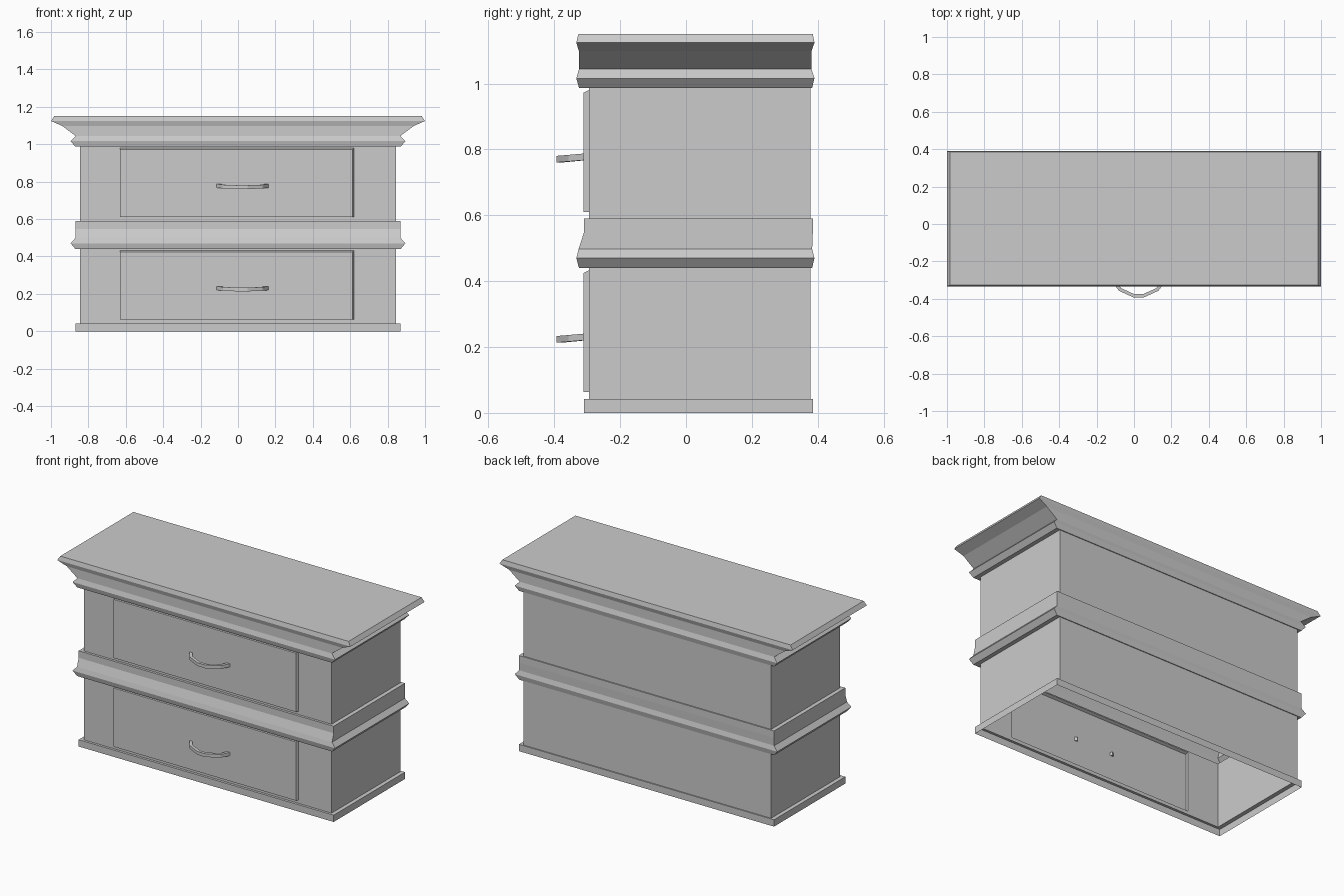
import bpy
from mathutils import Vector

if "Cube" in bpy.data.objects:
    bpy.data.objects.remove(bpy.data.objects["Cube"])


def add_mesh(name, verts, faces):
    mesh = bpy.data.meshes.new(name)
    mesh.from_pydata(verts, [], faces)
    mesh.update()
    obj = bpy.data.objects.new(name, mesh)
    bpy.context.collection.objects.link(obj)
    return obj


def rect(level):
    x, front, back, z = level
    return [(-x, front, z), (x, front, z), (x, back, z), (-x, back, z)]


def loft(name, levels, cap=False):
    """Stack of rectangles (half width, front y, back y, z) joined into a shell."""
    verts = [v for lv in levels for v in rect(lv)]
    faces = []
    for k in range(len(levels) - 1):
        a, b = 4 * k, 4 * k + 4
        for i in range(4):
            j = (i + 1) % 4
            faces.append((a + i, a + j, b + j, b + i))
    if cap:
        n = len(verts)
        faces.append((n - 4, n - 3, n - 2, n - 1))
    return add_mesh(name, verts, faces)


BX, BF, BB = 0.845, -0.295, 0.378          # carcass half width, front, back
PX0, PX1 = -0.63, 0.62                     # drawer opening


def front_rect(x0, x1, y, z0, z1):
    return [(x0, y, z0), (x1, y, z0), (x1, y, z1), (x0, y, z1)]


RING = [(i, (i + 1) % 4, 4 + (i + 1) % 4, 4 + i) for i in range(4)]


def carcass(name, z0, z1, p0, p1):
    """Box walls with an opening in the front for the drawer."""
    verts = rect((BX, BF, BB, z0)) + rect((BX, BF, BB, z1))
    faces = RING[1:]
    verts += front_rect(-BX, BX, BF, z0, z1) + front_rect(PX0, PX1, BF, p0, p1)
    faces = faces + [tuple(8 + i for i in f) for f in RING]
    add_mesh(name, verts, faces)


def drawer(name, p0, p1):
    verts = front_rect(PX0, PX1, BF, p0, p1)
    verts += front_rect(PX0, PX1 - 0.008, -0.311, p0, p1 - 0.008)
    add_mesh(name, verts, RING + [(4, 5, 6, 7)])


def handle(name, z):
    """Flat band swept along a bowed path, drooping slightly to the front."""
    path = [(-0.107, -0.305), (-0.075, -0.35), (-0.04, -0.366), (0, -0.384),
            (0.05, -0.384), (0.09, -0.366), (0.125, -0.35), (0.157, -0.305)]
    pts = [Vector(p) for p in path]
    verts, faces = [], []
    for i, p in enumerate(pts):
        t = (pts[min(i + 1, len(pts) - 1)] - pts[max(i - 1, 0)]).normalized()
        n = Vector((t.y, -t.x)) * 0.009
        zc = z + (p.y + 0.31) * 0.09
        for s, h in ((1, -0.01), (1, 0.01), (-1, 0.01), (-1, -0.01)):
            verts.append((p.x + s * n.x, p.y + s * n.y, zc + h))
    for k in range(len(pts) - 1):
        faces += [tuple(4 * k + v for v in f) for f in RING]
    m = len(verts)
    faces += [(3, 2, 1, 0), (m - 4, m - 3, m - 2, m - 1)]
    add_mesh(name, verts, [f[::-1] for f in faces])


# plinth, open underneath
loft("plinth", [(0.87, -0.31, 0.385, 0), (0.87, -0.31, 0.385, 0.042),
                (BX, BF, BB, 0.042)])

# middle moulding
loft("middle_moulding", [
    (BX, BF, BB, 0.44), (0.87, -0.325, 0.383, 0.44), (0.895, -0.333, 0.39, 0.47),
    (0.87, -0.326, 0.383, 0.498), (0.87, -0.31, 0.385, 0.547),
    (0.87, -0.31, 0.385, 0.59), (BX, BF, BB, 0.59)])

# cornice and top slab
loft("top_cornice", [
    (BX, BF, BB, 0.987), (0.87, -0.325, 0.383, 0.987), (0.895, -0.333, 0.39, 1.016),
    (0.868, -0.325, 0.381, 1.044), (0.94, -0.325, 0.381, 1.098),
    (1.0, -0.333, 0.39, 1.124), (0.983, -0.327, 0.385, 1.15)], cap=True)

# carcass sections, drawer fronts and handles
for label, z0, z1, base in (("lower", 0.042, 0.44, 0), ("upper", 0.59, 0.987, 0.547)):
    carcass(label + "_carcass", z0, z1, base + 0.063, base + 0.433)
    drawer(label + "_drawer_front", base + 0.063, base + 0.433)
    handle(label + "_handle", base + 0.23)
